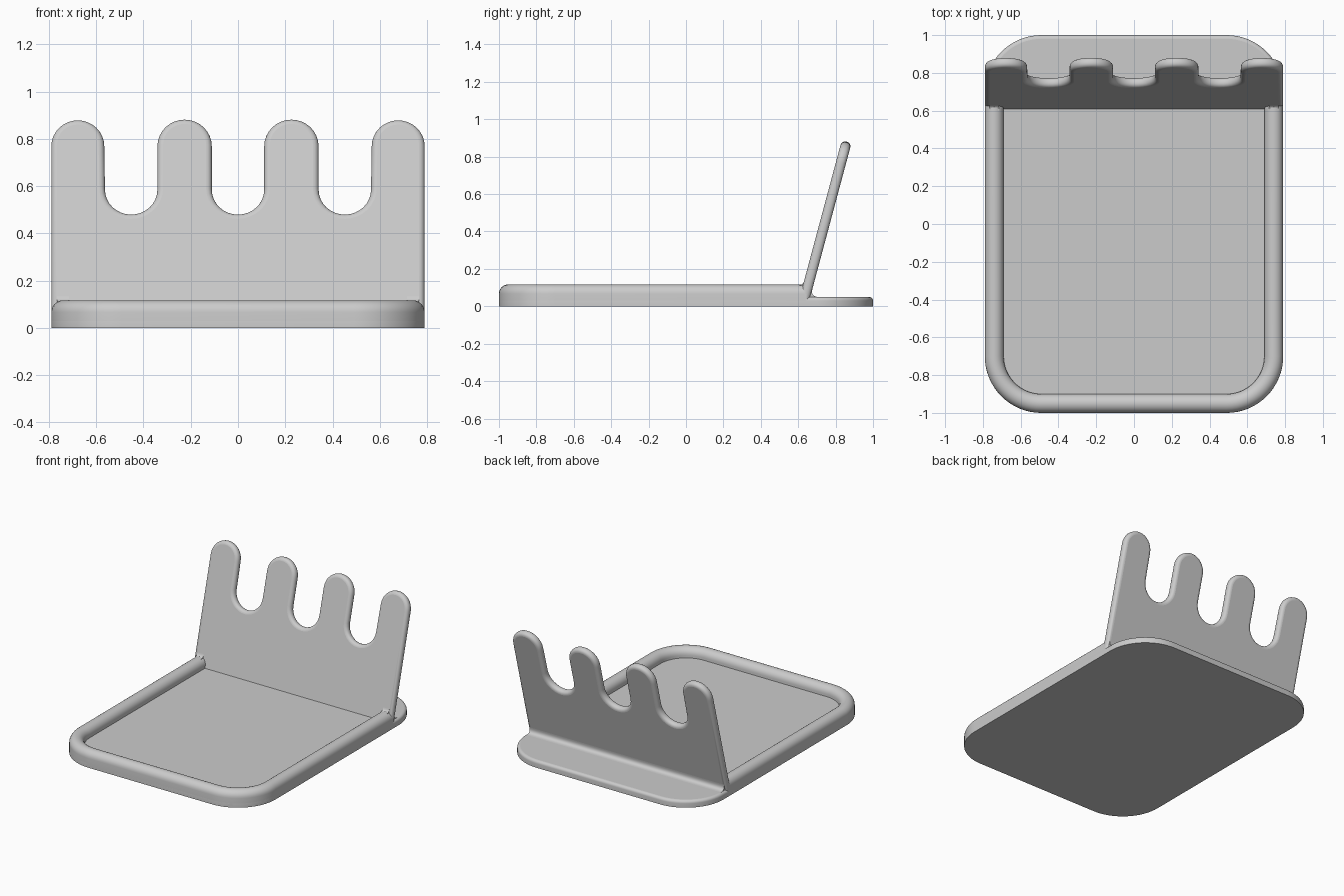
import bpy, bmesh
from math import sin, cos, pi, radians
from mathutils import Matrix, Vector

cube = bpy.data.objects.get("Cube")
if cube:
    bpy.data.objects.remove(cube)

grey = bpy.data.materials.new("light grey")
grey.use_nodes = True
colour = (0.6, 0.6, 0.6, 1)
grey.diffuse_color = colour
grey.node_tree.nodes["Principled BSDF"].inputs["Base Color"].default_value = colour

HALF_W, HALF_L, RADIUS = 0.79, 1.0, 0.3
FLOOR, RIM_TOP, RIM_W = 0.05, 0.117, 0.1
LEAN = radians(15)
WALL_Y, WALL_T = 0.623, 0.054


def arc(cx, cy, r, a0, a1, n=16):
    return [(cx + r * cos(radians(a0 + (a1 - a0) * i / n)),
             cy + r * sin(radians(a0 + (a1 - a0) * i / n))) for i in range(n + 1)]


def finish(bm, name, matrix=Matrix()):
    """Turn the bmesh into a smooth object whose large faces stay flat."""
    bmesh.ops.recalc_face_normals(bm, faces=bm.faces)
    flat = [len(f.verts) > 4 for f in bm.faces]
    mesh = bpy.data.meshes.new(name)
    bm.to_mesh(mesh)
    bm.free()
    obj = bpy.data.objects.new(name, mesh)
    bpy.context.collection.objects.link(obj)
    obj.matrix_world = matrix
    mesh.materials.append(grey)
    bpy.ops.object.select_all(action='DESELECT')
    obj.select_set(True)
    bpy.context.view_layer.objects.active = obj
    bpy.ops.object.shade_smooth_by_angle(angle=radians(35))
    for poly, is_flat in zip(mesh.polygons, flat):
        if is_flat:
            poly.use_smooth = False
    return obj


def slab(name, outline, z0, z1, round_z, bevel, matrix=Matrix()):
    """Extrude an outline and round the rims lying at the given heights."""
    bm = bmesh.new()
    face = bm.faces.new([bm.verts.new((x, y, z0)) for x, y in outline])
    top = bmesh.ops.extrude_face_region(bm, geom=[face], use_keep_orig=True)
    moved = [g for g in top["geom"] if isinstance(g, bmesh.types.BMVert)]
    bmesh.ops.translate(bm, verts=moved, vec=(0, 0, z1 - z0))
    bmesh.ops.recalc_face_normals(bm, faces=bm.faces)
    rims = [e for e in bm.edges
            if any(all(abs(v.co.z - z) < 1e-5 for v in e.verts) for z in round_z)]
    bmesh.ops.bevel(bm, geom=rims, offset=bevel, segments=5, profile=0.5,
                    affect='EDGES', clamp_overlap=False)
    return finish(bm, name, matrix)


def prism(name, x0, x1, points):
    """Stretch a y-z profile along x."""
    bm = bmesh.new()
    ends = [[bm.verts.new((x, y, z)) for y, z in points] for x in (x0, x1)]
    for end in ends:
        bm.faces.new(end)
    n = len(points)
    for i in range(n):
        j = (i + 1) % n
        bm.faces.new((ends[0][i], ends[0][j], ends[1][j], ends[1][i]))
    return finish(bm, name)


# Base plate with rounded corners and a rounded upper edge
cx, cy = HALF_W - RADIUS, HALF_L - RADIUS
plate = (arc(cx, cy, RADIUS, 0, 90) + arc(-cx, cy, RADIUS, 90, 180)
         + arc(-cx, -cy, RADIUS, 180, 270) + arc(cx, -cy, RADIUS, 270, 360))
slab("base_plate", plate, 0, FLOOR, [FLOOR], 0.02)

# Round-topped rim swept around the sides and front
half = RIM_W / 2
section = ([(0, 0)] + [(half - y, RIM_TOP - half + z) for y, z in arc(0, 0, half, 0, 180, 12)]
           + [(RIM_W, 0.01)])
bm = bmesh.new()
loops = []
for inset, z in section:
    r = RADIUS - inset
    side = HALF_W - inset
    path = ([(-side, WALL_Y + 0.02)] + arc(-cx, -cy, r, 180, 270)
            + arc(cx, -cy, r, 270, 360) + [(side, WALL_Y + 0.02)])
    loops.append([bm.verts.new((x, y, z)) for x, y in path])
for a, b in zip(loops, loops[1:] + loops[:1]):
    for i in range(len(a) - 1):
        bm.faces.new((a[i], a[i + 1], b[i + 1], b[i]))
for end in (0, -1):
    bm.faces.new([loop[end] for loop in loops])
finish(bm, "tray_rim")

# Leaning back wall with four rounded fingers
FINGER_R, SLOT_R, SPACING = 0.115, 0.111, 0.452
tip, slot = 0.911 - FINGER_R, 0.495 + SLOT_R
outline = [(-HALF_W, 0.02), (HALF_W, 0.02)]
for i in range(4):
    x = (1.5 - i) * SPACING
    edge = HALF_W - 1.5 * SPACING if i in (0, 3) else FINGER_R
    outline += arc(x, tip, edge, 0, 180)
    if i < 3:
        outline += arc(x - SPACING / 2, slot, SLOT_R, 0, -180)
lean = Matrix.Translation((0, WALL_Y, 0)) @ Matrix.Rotation(pi / 2 - LEAN, 4, 'X')
slab("finger_wall", outline, -WALL_T / 2, WALL_T / 2,
     [-WALL_T / 2, WALL_T / 2], 0.024, lean)


# Small concave blends where the wall meets the base and the rim
def blend(sign, z, size):
    direction = Vector((sin(LEAN), cos(LEAN)))
    foot = Vector((WALL_Y + z * sin(LEAN) / cos(LEAN) + sign * WALL_T / 2 / cos(LEAN), z))
    up, out = foot + direction * size, foot + Vector((sign * size, 0))
    curve = [up * (1 - t) ** 2 + foot * 2 * t * (1 - t) + out * t ** 2
             for t in [i / 8 for i in range(9)]]
    inner = foot - Vector((sign * 0.015, 0.005))
    return [tuple(p) for p in curve + [out - Vector((0, 0.005)), inner]]


prism("back_blend", -HALF_W + 0.015, HALF_W - 0.015, blend(1, FLOOR, 0.045))
for name, s in (("left", 1), ("right", -1)):
    mid = s * (HALF_W - half)
    prism(name + "_rim_blend", mid - 0.025, mid + 0.025, blend(-1, RIM_TOP - 0.005, 0.025))
